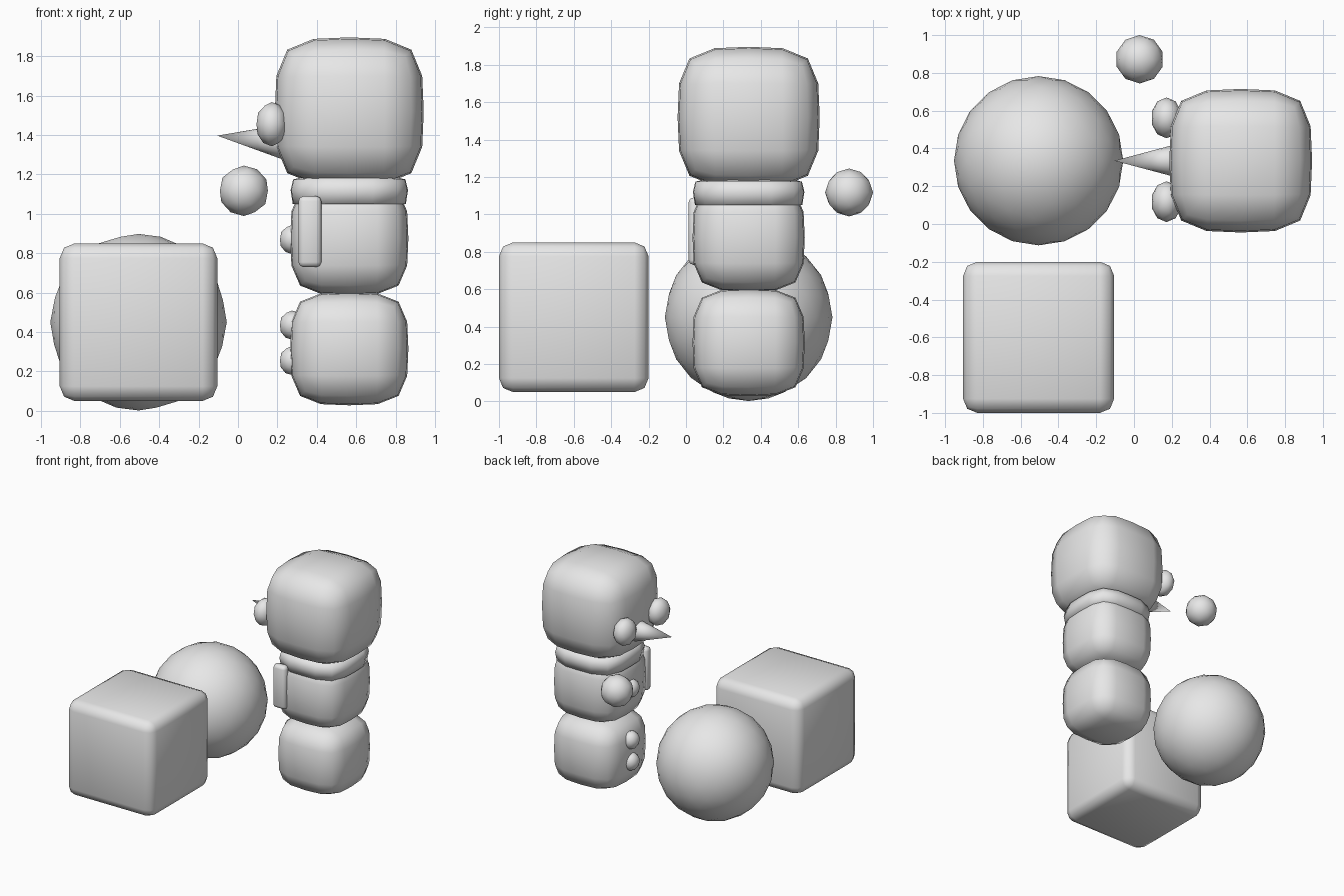
import bpy, bmesh, math
from mathutils import Vector, Matrix

if "Cube" in bpy.data.objects:
    bpy.data.objects.remove(bpy.data.objects["Cube"])

snow = bpy.data.materials.new("pale_grey")
snow.diffuse_color = (0.8, 0.8, 0.8, 1.0)
snow.use_nodes = True
snow.node_tree.nodes["Principled BSDF"].inputs["Base Color"].default_value = snow.diffuse_color


def finish(bm, name, loc=(0, 0, 0)):
    """Turn a bmesh into a smooth-shaded object."""
    bmesh.ops.recalc_face_normals(bm, faces=bm.faces)
    for f in bm.faces:
        f.smooth = True
    mesh = bpy.data.meshes.new(name)
    bm.to_mesh(mesh)
    bm.free()
    mesh.materials.append(snow)
    ob = bpy.data.objects.new(name, mesh)
    ob.location = loc
    bpy.context.collection.objects.link(ob)
    return ob


def ball(name, loc, radii, level=2):
    bm = bmesh.new()
    bmesh.ops.create_icosphere(bm, subdivisions=level, radius=1)
    bmesh.ops.scale(bm, vec=radii, verts=bm.verts)
    return finish(bm, name, loc)


def box(half):
    bm = bmesh.new()
    bmesh.ops.create_cube(bm, size=2)
    bmesh.ops.scale(bm, vec=half, verts=bm.verts)
    return bm


def soft_block(name, loc, half):
    """Cube cut in two each way, then softened by subdivision."""
    bm = box(half)
    bmesh.ops.subdivide_edges(bm, edges=bm.edges[:], cuts=1, use_grid_fill=True)
    ob = finish(bm, name, loc)
    sub = ob.modifiers.new("soften", 'SUBSURF')
    sub.levels = sub.render_levels = 1
    return ob


def bevelled_block(name, loc, half, width):
    ob = finish(box(half), name, loc)
    bev = ob.modifiers.new("round_edges", 'BEVEL')
    bev.width, bev.segments = width, 2
    return ob


# Loose snow shapes beside the figure
ball("large_snowball", (-0.505, 0.335, 0.45), (0.448, 0.448, 0.448), 3)
ball("small_snowball", (0.03, 0.872, 1.117), (0.128, 0.128, 0.128))
bevelled_block("snow_block", (-0.505, -0.6, 0.45), (0.4, 0.4, 0.4), 0.075)

# Stacked body and head, facing -x
CX, CY = 0.565, 0.335
soft_block("lower_body", (CX, CY, 0.315), (0.3, 0.3, 0.287))
soft_block("upper_body", (CX, CY, 0.875), (0.3, 0.3, 0.287))
soft_block("head", (CX, CY, 1.52), (0.378, 0.38, 0.376))

# Scarf: rounded-square rings, bulging at mid height
bm = bmesh.new()
rings = []
for half, z in ((0.24, 1.045), (0.287, 1.05), (0.298, 1.12), (0.285, 1.175), (0.24, 1.185)):
    ring = []
    for i in range(16):
        a = i * math.tau / 16
        c, s = math.cos(a), math.sin(a)
        r = half / (abs(c) ** 3.5 + abs(s) ** 3.5) ** (1 / 3.5)
        ring.append(bm.verts.new((r * c, r * s, z)))
    rings.append(ring)
for low, high in zip(rings, rings[1:]):
    for i in range(16):
        j = (i + 1) % 16
        bm.faces.new((low[i], low[j], high[j], high[i]))
bm.faces.new(rings[0][::-1])
bm.faces.new(rings[-1])
finish(bm, "scarf", (CX, CY, 0))

# Scarf tail hanging on the side
bevelled_block("scarf_tail", (0.365, 0.05, 0.91), (0.058, 0.036, 0.18), 0.025)

# Eyes
for side, y in (("left", CY - 0.217), ("right", CY + 0.227)):
    ball(side + "_eye", (0.172, y, 1.455), (0.082, 0.108, 0.112))

# Buttons
for i, z in enumerate((0.87, 0.435, 0.255)):
    ball("button_%d" % (i + 1), (0.275, CY, z), (0.065, 0.072, 0.074))

# Pointed nose, tip towards -x
axis = Vector((-1, 0, 0.09)).normalized()
length = 0.46
bm = bmesh.new()
bmesh.ops.create_cone(bm, cap_ends=True, segments=16, radius1=0.122,
                      radius2=0, depth=length,
                      matrix=Matrix.Translation((0, 0, -length / 2)))
nose = finish(bm, "nose", (-0.105, CY, 1.397))
nose.rotation_mode = 'QUATERNION'
nose.rotation_quaternion = axis.to_track_quat('Z', 'Y')
